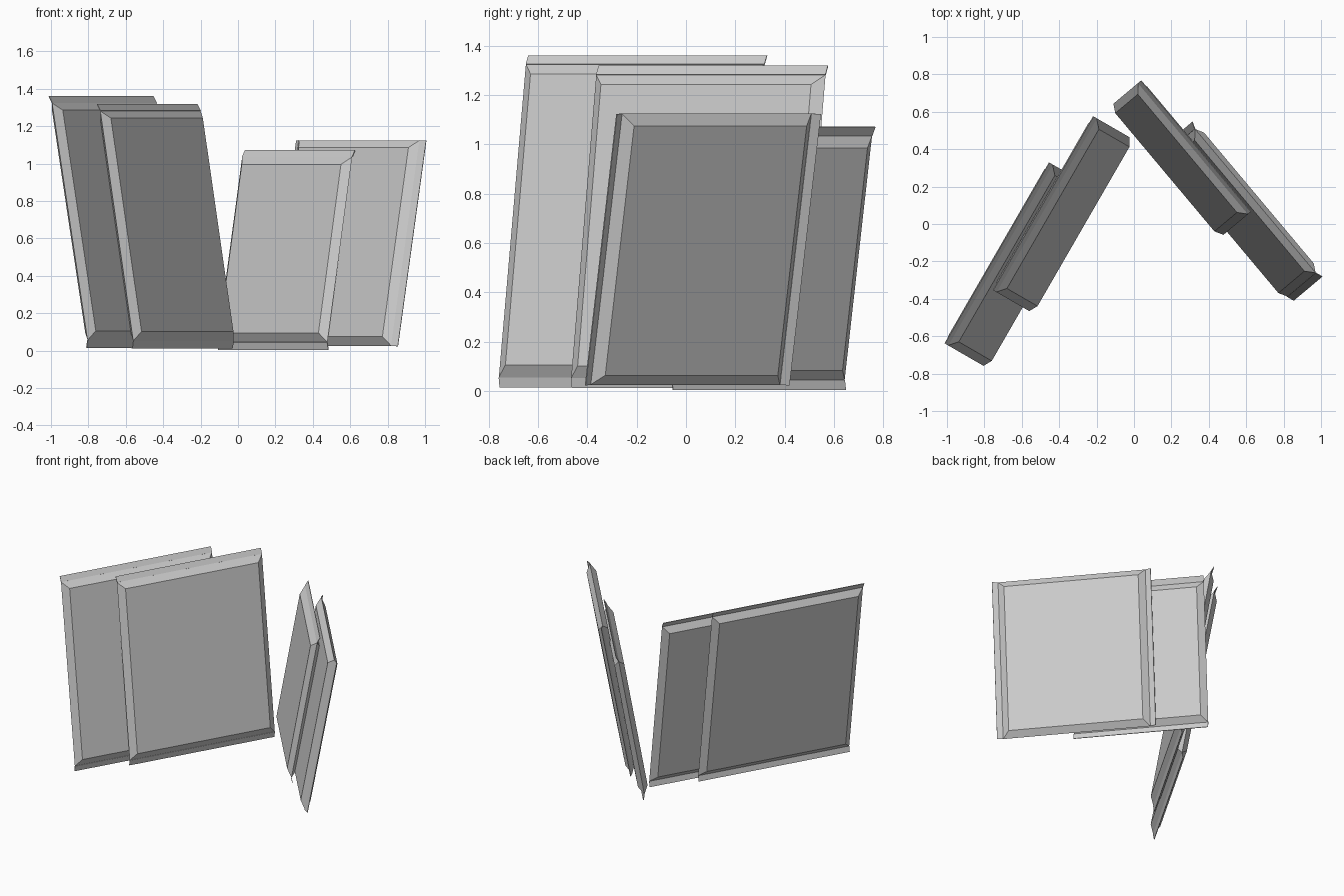
import bpy, bmesh
from math import radians, sin, cos
from mathutils import Matrix, Vector

cube = bpy.data.objects.get("Cube")
if cube:
    bpy.data.objects.remove(cube, do_unlink=True)

grey = bpy.data.materials.new("light_grey")
grey.use_nodes = True
COLOUR = (0.6, 0.6, 0.6, 1)
grey.diffuse_color = COLOUR
grey.node_tree.nodes["Principled BSDF"].inputs["Base Color"].default_value = COLOUR

CHAMFER = 0.045     # width of the sloped border
HALF = 0.033        # half the pad thickness
LIP = 0.041         # length of the folded lips
FOLD = radians(20)  # how far the lips fold to the back
SHEET = 0.002       # half the lip thickness


def ring(bm, w, h, z):
    """Rectangle of vertices centred on the panel axis."""
    return [bm.verts.new((sx * w / 2, sy * h / 2, z))
            for sx, sy in ((-1, -1), (1, -1), (1, 1), (-1, 1))]


def bridge(bm, a, b):
    for i in range(4):
        j = (i + 1) % 4
        bm.faces.new((a[i], a[j], b[j], b[i]))


def panel(name, centre, width, height, turn, lean, lips_on_sides=False):
    bm = bmesh.new()
    # pad with a chamfered border on both faces
    back = ring(bm, width - 2 * CHAMFER, height - 2 * CHAMFER, -HALF)
    rim = ring(bm, width, height, 0)
    front = ring(bm, width - 2 * CHAMFER, height - 2 * CHAMFER, HALF)
    bridge(bm, back, rim)
    bridge(bm, rim, front)
    bm.faces.new(front)
    bm.faces.new(back[::-1])

    # thin folded lips along two opposite edges
    span, reach = (height, width) if lips_on_sides else (width, height)
    for side in (-1, 1):
        made = bmesh.ops.create_cube(bm, size=1)["verts"]
        size = Matrix.Diagonal((span, LIP, 2 * SHEET, 1))
        shift = Matrix.Translation((0, side * LIP / 2, 0))
        fold = Matrix.Rotation(-side * FOLD, 4, "X")
        place = Matrix.Translation((0, side * reach / 2, 0))
        spin = Matrix.Rotation(radians(90 if lips_on_sides else 0), 4, "Z")
        bmesh.ops.transform(bm, matrix=spin @ place @ fold @ shift @ size, verts=made)
    bmesh.ops.recalc_face_normals(bm, faces=bm.faces[:])

    # stand the panel up, turned about z and leaning back
    t, a = radians(turn), radians(lean)
    along = Vector((cos(t), sin(t), 0))
    out = Vector((sin(t), -cos(t), 0))
    up = Vector((0, 0, cos(a))) - out * sin(a)
    basis = Matrix((along, up, along.cross(up))).transposed().to_4x4()
    mesh = bpy.data.meshes.new(name)
    bm.to_mesh(mesh)
    bm.free()
    mesh.materials.append(grey)
    obj = bpy.data.objects.new(name, mesh)
    obj.matrix_world = Matrix.Translation(centre) @ basis
    bpy.context.collection.objects.link(obj)


# pair of panels on the right, then pair on the left
panel("right_outer_panel", (-0.62, -0.22, 0.69), 1.117, 1.287, 60, 9.8)
panel("right_inner_panel", (-0.38, 0.05, 0.667), 1.073, 1.246, 60, 9.4)
panel("left_inner_panel", (0.25, 0.348, 0.54), 0.915, 1.005, -50, 9.9)
panel("left_outer_panel", (0.573, 0.06, 0.575), 1.003, 1.117, -50, 10.2, True)
